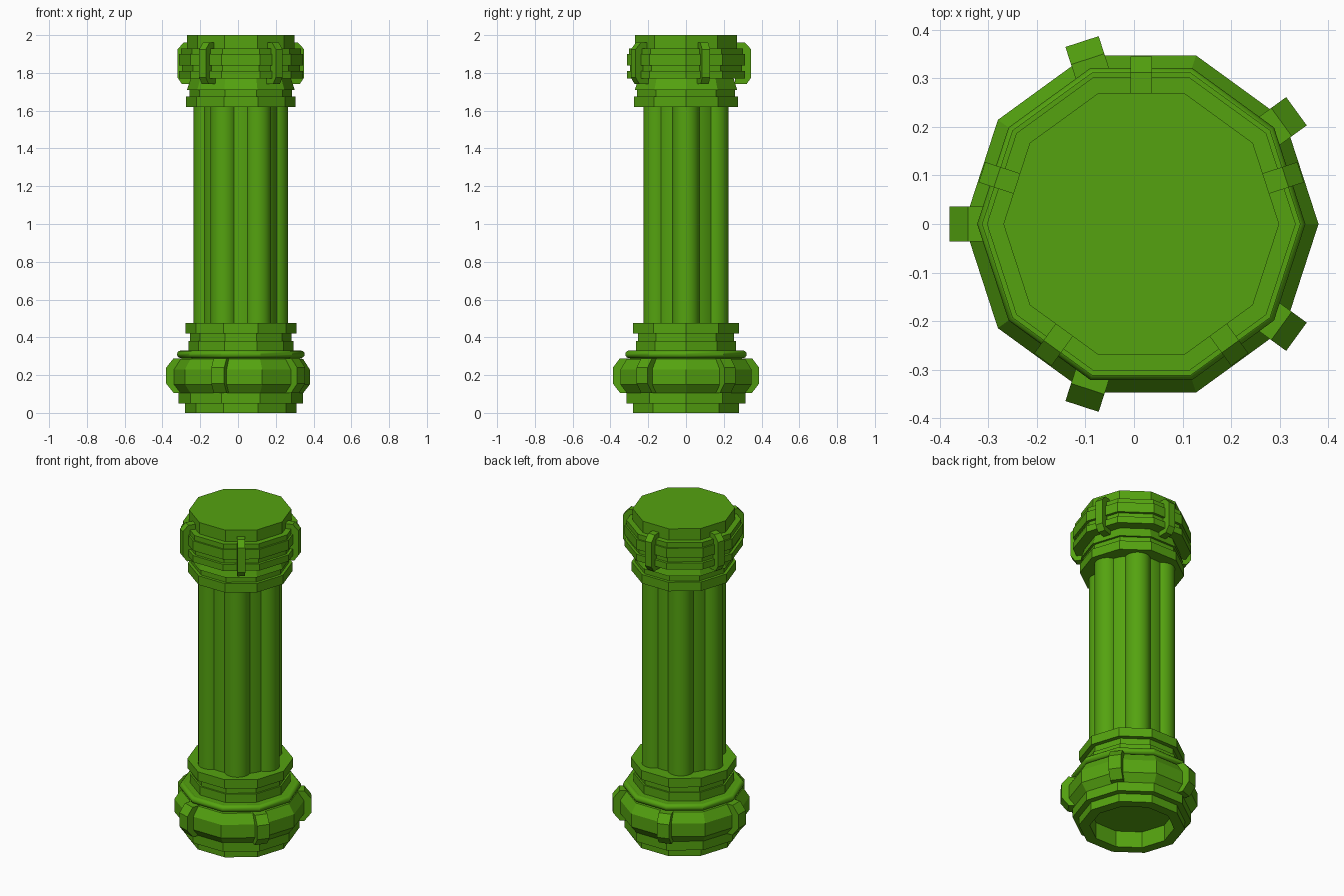
import bpy, bmesh, math
from math import cos, sin, tau, radians

AXIS_X = 0.015   # the column axis
SIDES = 10

if "Cube" in bpy.data.objects:
    bpy.data.objects.remove(bpy.data.objects["Cube"])

green = bpy.data.materials.new("leaf green")
green.use_nodes = True
color = (0.089, 0.365, 0.005, 1)
green.diffuse_color = color
green.node_tree.nodes["Principled BSDF"].inputs["Base Color"].default_value = color


def finish(name, bm, smooth=None):
    bmesh.ops.recalc_face_normals(bm, faces=bm.faces)
    mesh = bpy.data.meshes.new(name)
    bm.to_mesh(mesh)
    bm.free()
    mesh.materials.append(green)
    ob = bpy.data.objects.new(name, mesh)
    ob.location.x = AXIS_X
    bpy.context.collection.objects.link(ob)
    if smooth:
        bpy.ops.object.select_all(action='DESELECT')
        ob.select_set(True)
        bpy.context.view_layer.objects.active = ob
        bpy.ops.object.shade_smooth_by_angle(angle=radians(smooth))
    return ob


def lathe(name, profile, sides=SIDES, closed=False, smooth=None):
    """Turn (radius, z) points round the axis; open profiles get end caps."""
    bm = bmesh.new()
    rings = [[bm.verts.new((r * cos(tau * i / sides), r * sin(tau * i / sides), z))
              for i in range(sides)] for r, z in profile]
    pairs = list(zip(rings, rings[1:]))
    if closed:
        pairs.append((rings[-1], rings[0]))
    else:
        bm.faces.new(rings[0])
        bm.faces.new(rings[-1])
    for a, b in pairs:
        for i in range(sides):
            j = (i + 1) % sides
            bm.faces.new((a[i], a[j], b[j], b[i]))
    return finish(name, bm, smooth)


def clip(name, outline, width, angle):
    """Extrude a (radius, z) outline sideways and turn it to its angle."""
    bm = bmesh.new()
    c, s = cos(angle), sin(angle)
    sides = [[bm.verts.new((r * c - w * s, r * s + w * c, z)) for r, z in outline]
             for w in (-width / 2, width / 2)]
    for side in sides:
        bm.faces.new(side)
    n = len(outline)
    for i in range(n):
        j = (i + 1) % n
        bm.faces.new((sides[0][i], sides[0][j], sides[1][j], sides[1][i]))
    finish(name, bm)


# Base: hollow foot, stepped plinth and faceted bulge
lathe("base", [(0.235, 0.1), (0.235, 0), (0.295, 0), (0.295, 0.05), (0.33, 0.05),
               (0.33, 0.105), (0.365, 0.15), (0.365, 0.23), (0.33, 0.285),
               (0.29, 0.295)])

# Rounded ring above the bulge
lathe("base_ring", [(0.318 + 0.02 * cos(tau * k / 12), 0.31 + 0.02 * sin(tau * k / 12))
                    for k in range(12)], closed=True, smooth=32)
lathe("base_ring_core", [(0.318, 0.29), (0.318, 0.328)])

# Stepped collar under the shaft
lathe("lower_collar", [(0.278, 0.32), (0.278, 0.38), (0.268, 0.38), (0.268, 0.42),
                       (0.294, 0.42), (0.294, 0.475)])

# Shaft: round core with six rounded ribs
LOW, HIGH = 0.46, 1.64
lathe("shaft_core", [(0.205, LOW), (0.205, HIGH)], sides=48, smooth=30)
for k in range(6):
    bm = bmesh.new()
    bmesh.ops.create_cone(bm, cap_ends=True, segments=32, radius1=0.072, radius2=0.072,
                          depth=HIGH - LOW)
    a = tau * k / 6
    bmesh.ops.translate(bm, verts=bm.verts,
                        vec=(0.178 * cos(a), 0.178 * sin(a), (LOW + HIGH) / 2))
    finish(f"shaft_rib_{k + 1}", bm, 30)

# Stepped collar above the shaft
lathe("upper_collar", [(0.29, 1.62), (0.29, 1.675), (0.272, 1.675), (0.272, 1.71),
                       (0.285, 1.71), (0.265, 1.77), (0.265, 1.79)])

# Head: banded drum with a narrower cap
lathe("head", [(0.29, 1.77), (0.328, 1.77), (0.328, 1.81), (0.312, 1.81), (0.312, 1.84),
               (0.328, 1.84), (0.328, 1.9), (0.318, 1.9), (0.318, 1.93),
               (0.284, 1.93), (0.284, 2)])

# Five clips round the bulge and five round the head
bulge_clip = [(0.3, 0.105), (0.355, 0.105), (0.395, 0.155), (0.395, 0.24),
              (0.357, 0.288), (0.3, 0.288)]
head_clip = [(0.26, 1.74), (0.32, 1.74), (0.345, 1.775), (0.345, 1.925),
             (0.312, 1.96), (0.26, 1.96)]
for k in range(5):
    clip(f"bulge_clip_{k + 1}", bulge_clip, 0.072, radians(36 + 72 * k))
    clip(f"head_clip_{k + 1}", head_clip, 0.044, radians(18 + 72 * k))
